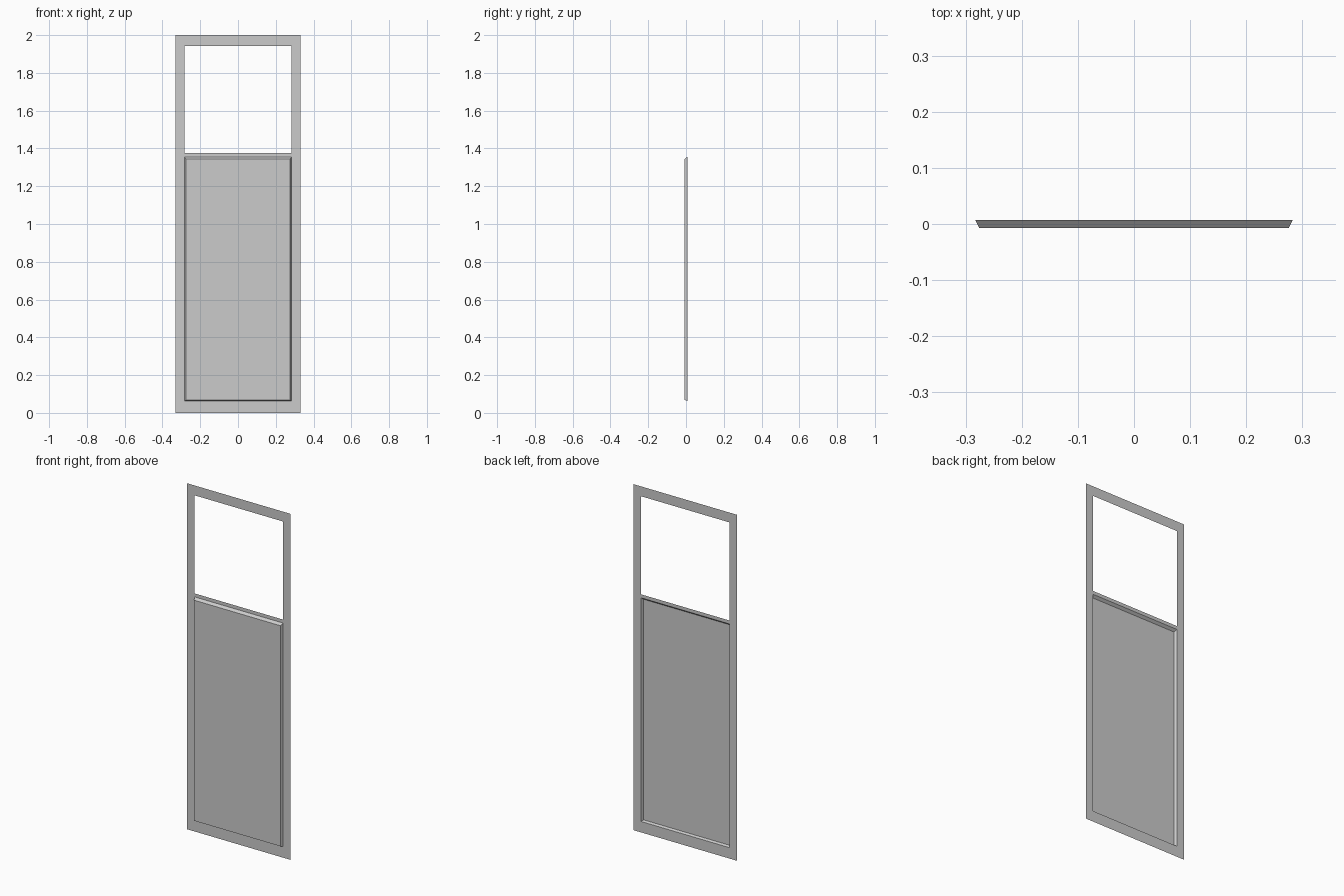
import bpy, bmesh

if "Cube" in bpy.data.objects:
    bpy.data.objects.remove(bpy.data.objects["Cube"])

BACK, FRONT = 0.007, -0.007
XS = [-0.331, -0.283, 0.283, 0.331]
ZS = [0.0, 0.063, 1.356, 1.376, 1.943, 2.0]


def make_object(name, bm):
    mesh = bpy.data.meshes.new(name)
    bm.to_mesh(mesh)
    bm.free()
    obj = bpy.data.objects.new(name, mesh)
    bpy.context.collection.objects.link(obj)
    return obj


# Flat sheet frame: a grid with the window and panel cells left open
bm = bmesh.new()
grid = [[bm.verts.new((x, BACK, z)) for x in XS] for z in ZS]
for j in range(len(ZS) - 1):
    for i in range(len(XS) - 1):
        if i == 1 and j in (1, 3):
            continue
        bm.faces.new((grid[j][i], grid[j][i + 1], grid[j + 1][i + 1], grid[j + 1][i]))
make_object("door_frame", bm)

# Lower panel: thin sheet pressed forward with sloping edges, hollow behind
bm = bmesh.new()


def ring(x, y, z0, z1):
    return [bm.verts.new(p) for p in ((-x, y, z0), (x, y, z0), (x, y, z1), (-x, y, z1))]


outer = ring(0.283, BACK, 0.063, 1.356)
inner = ring(0.276, FRONT, 0.069, 1.344)
bm.faces.new(inner)
for k in range(4):
    n = (k + 1) % 4
    bm.faces.new((outer[k], outer[n], inner[n], inner[k]))
make_object("raised_lower_panel", bm)
